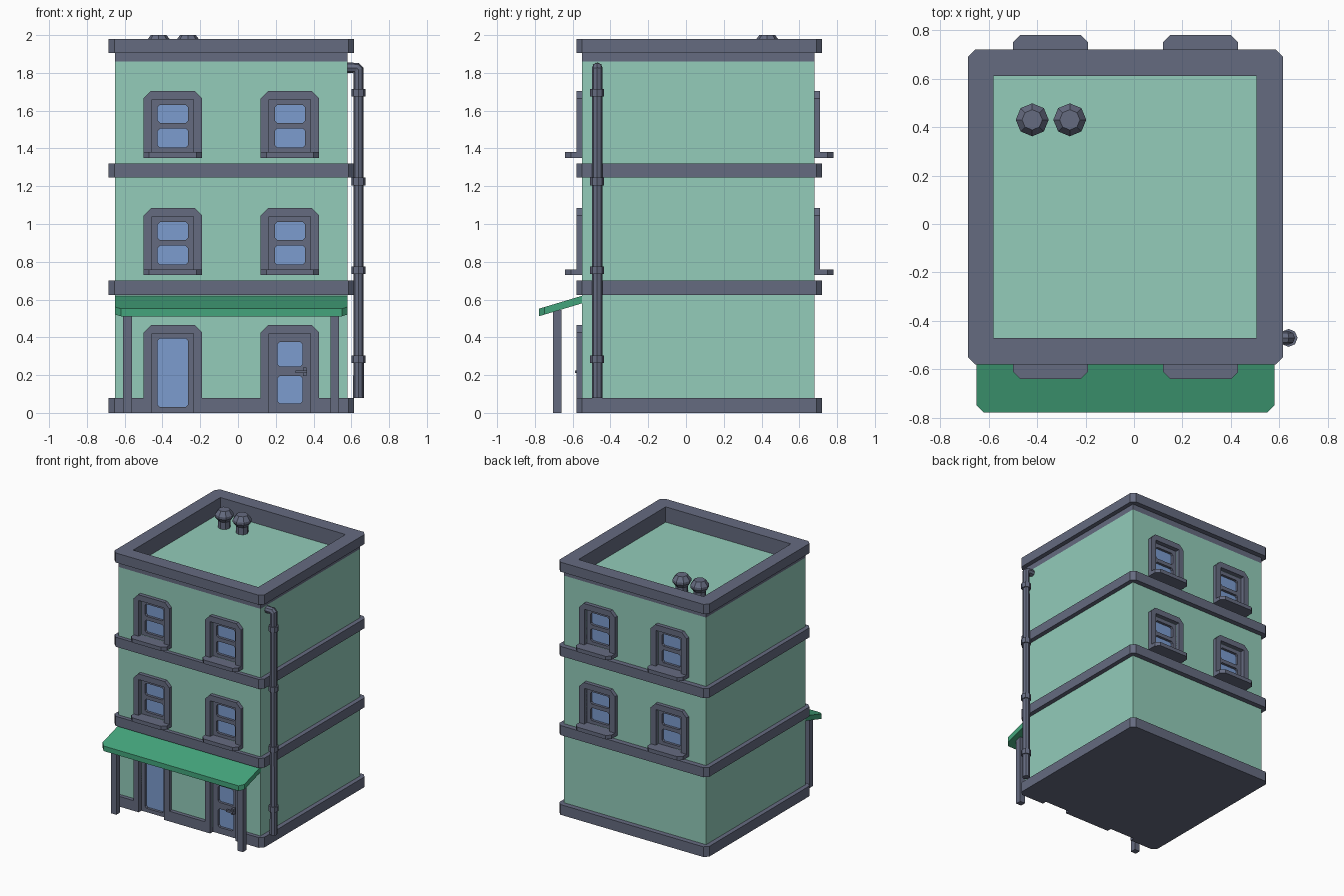
import bpy, bmesh, math
from mathutils import Vector

if "Cube" in bpy.data.objects:
    bpy.data.objects.remove(bpy.data.objects["Cube"])


def material(name, rgb):
    m = bpy.data.materials.new(name)
    lin = [((c / 255 + 0.055) / 1.055) ** 2.4 for c in rgb]
    m.diffuse_color = (*lin, 1)
    m.use_nodes = True
    m.node_tree.nodes["Principled BSDF"].inputs["Base Color"].default_value = m.diffuse_color
    return m


WALL = material("mint_wall", (147, 204, 186))
TRIM = material("slate_trim", (101, 107, 128))
GLASS = material("blue_glass", (124, 156, 207))
AWNING = material("green_awning", (68, 165, 124))


def add(name, bm, mat):
    bmesh.ops.recalc_face_normals(bm, faces=bm.faces)
    me = bpy.data.meshes.new(name)
    bm.to_mesh(me)
    bm.free()
    me.materials.append(mat)
    ob = bpy.data.objects.new(name, me)
    bpy.context.collection.objects.link(ob)
    return ob


# mappings from (u, v, depth) to world space
def plan(u, v, d): return (u, v, d)
def front(u, v, d): return (u, -0.55 - d, v)
def back(u, v, d): return (u, 0.68 + d, v)
def slope(u, v, d): return (u, v, 0.62 + 0.3 * (v + 0.55) + d)


def rect(x0, y0, x1, y1, low=0, high=0):
    """Rectangle outline with chamfered lower and upper corners."""
    pts = []
    for x, y, c, sx, sy in ((x0, y0, low, 1, 1), (x1, y0, low, -1, 1),
                            (x1, y1, high, -1, -1), (x0, y1, high, 1, -1)):
        if c:
            pair = [(x, y + sy * c), (x + sx * c, y)]
            pts += pair if sx == sy else pair[::-1]
        else:
            pts.append((x, y))
    return pts


def prism(name, loops, lo, hi, mat, to=plan):
    """Extrude an outline (first loop) with holes (other loops)."""
    bm = bmesh.new()
    edges = []
    for loop in loops:
        vs = [bm.verts.new((u, v, lo)) for u, v in loop]
        edges += [bm.edges.new((vs[i - 1], vs[i])) for i in range(len(vs))]
    if len(loops) == 1:
        bm.faces.new(vs)
    else:
        bmesh.ops.triangle_fill(bm, edges=edges, use_beauty=True, normal=(0, 0, 1))
    ext = bmesh.ops.extrude_face_region(bm, geom=bm.faces[:], use_keep_orig=True)
    for v in ext["geom"]:
        if isinstance(v, bmesh.types.BMVert):
            v.co.z = hi
    for v in bm.verts:
        v.co = Vector(to(*v.co))
    return add(name, bm, mat)


def lathe(name, profile, x, y, mat):
    """Eight-sided turned part from (radius, z) pairs."""
    bm = bmesh.new()
    rings = [[bm.verts.new((x + r * math.cos(i * math.pi / 4),
                            y + r * math.sin(i * math.pi / 4), z)) for i in range(8)]
             for r, z in profile]
    for a, b in zip(rings, rings[1:]):
        for i in range(8):
            bm.faces.new((a[i - 1], a[i], b[i], b[i - 1]))
    bm.faces.new(rings[0])
    bm.faces.new(rings[-1])
    return add(name, bm, mat)


# walls and base slab
walls = prism("walls", [rect(-0.65, -0.55, 0.58, 0.68)], 0.04, 1.86, WALL)
OUTER = rect(-0.685, -0.58, 0.615, 0.72, 0.03, 0.03)
base = prism("base", [OUTER], 0, 0.08, TRIM)

# floor bands and roof parapet
for name, z in (("lower_band", 0.625), ("upper_band", 1.245)):
    prism(name, [OUTER, rect(-0.6, -0.5, 0.53, 0.63)], z, z + 0.075, TRIM)
INNER = rect(-0.58, -0.47, 0.505, 0.61)
prism("parapet_neck", [rect(-0.65, -0.55, 0.58, 0.68), INNER], 1.86, 1.905, TRIM)
prism("parapet_cap", [OUTER, INNER], 1.905, 1.98, TRIM)

# openings filled with a sash and glass, recessed into the wall
cutters = []


def opening(name, x, z0, z1, panes, to):
    hole = rect(x - 0.11, z0, x + 0.11, z1)
    cut = rect(x - 0.11, z0 - (0.1 if z0 == 0 else 0), x + 0.11, z1)
    cutters.append(prism("cutter", [cut], -0.03, 0.1, TRIM, to))
    prism(name + "_sash", [hole] + [rect(x - w, a, x + w, b, 0.012, 0.012) for w, a, b in panes],
          -0.035, -0.005, TRIM, to)
    for w, a, b in panes:
        prism(name + "_glass", [rect(x - w - 0.01, a - 0.01, x + w + 0.01, b + 0.01)],
              -0.032, -0.025, GLASS, to)


for to, side in ((front, "front"), (back, "back")):
    for x in (-0.345, 0.275):
        for z in (0.73, 1.35):
            name = side + "_window"
            opening(name, x, z + 0.03, z + 0.31,
                    [(0.08, z + 0.055, z + 0.155), (0.08, z + 0.185, z + 0.28)], to)
            prism(name + "_frame", [rect(x - 0.155, z, x + 0.155, z + 0.355, 0, 0.04),
                                    rect(x - 0.11, z + 0.03, x + 0.11, z + 0.31)],
                  -0.005, 0.03, TRIM, to)
            y0, y1 = (-0.64, -0.55) if to is front else (0.68, 0.78)
            prism(name + "_sill", [rect(x - 0.155, y0, x + 0.155, y1,
                                        0.03 if to is front else 0,
                                        0.03 if to is back else 0)], z, z + 0.03, TRIM)

# two doors with open-bottomed frames
for name, x, panes in (("shop_door", -0.345, [(0.08, 0.03, 0.395)]),
                       ("house_door", 0.275, [(0.066, 0.05, 0.195), (0.066, 0.245, 0.375)])):
    opening(name, x, 0, 0.42, panes, front)
    outline = rect(x - 0.155, 0, x + 0.155, 0.465, 0, 0.04)
    arch = outline[1:] + [outline[0], (x - 0.11, 0), (x - 0.11, 0.42),
                          (x + 0.11, 0.42), (x + 0.11, 0)]
    prism(name + "_frame", [arch], -0.005, 0.03, TRIM, front)
prism("door_handle_stem", [rect(0.345, 0.195, 0.362, 0.24)], -0.01, 0.028, TRIM, front)
prism("door_handle_lever", [rect(0.305, 0.21, 0.365, 0.225)], 0.02, 0.037, TRIM, front)

# cut the recesses into walls and base
for ob in (walls, base):
    for c in cutters:
        mod = ob.modifiers.new("recess", "BOOLEAN")
        mod.operation, mod.solver, mod.object = "DIFFERENCE", "EXACT", c
    bpy.context.view_layer.update()
    dg = bpy.context.evaluated_depsgraph_get()
    me = bpy.data.meshes.new_from_object(ob.evaluated_get(dg))
    ob.modifiers.clear()
    ob.data = me
for c in cutters:
    bpy.data.objects.remove(c)

# awning and its posts
prism("awning", [rect(-0.65, -0.778, 0.58, -0.545, 0.03)], -0.04, 0, AWNING, slope)
for x in (-0.585, 0.512):
    prism("awning_post", [rect(x - 0.023, -0.705, x + 0.023, -0.66)], 0, 0.545, TRIM)

# drain pipe with collars
cu = bpy.data.curves.new("drain_pipe", "CURVE")
cu.dimensions = "3D"
cu.bevel_depth, cu.bevel_resolution, cu.use_fill_caps = 0.028, 2, True
sp = cu.splines.new("POLY")
path = [(0.57, 1.827), (0.628, 1.827), (0.638, 1.817), (0.638, 0.08)]
sp.points.add(len(path) - 1)
for p, (x, z) in zip(sp.points, path):
    p.co = (x, -0.47, z, 1)
tmp = bpy.data.objects.new("pipe_path", cu)
bpy.context.collection.objects.link(tmp)
bpy.context.view_layer.update()
me = bpy.data.meshes.new_from_object(tmp.evaluated_get(bpy.context.evaluated_depsgraph_get()))
bpy.data.objects.remove(tmp)
me.materials.clear()
me.materials.append(TRIM)
for p in me.polygons:
    p.use_smooth = False
bpy.context.collection.objects.link(bpy.data.objects.new("drain_pipe", me))
for z in (0.285, 0.755, 1.225, 1.695):
    lathe("pipe_collar", [(0.037, z - 0.02), (0.037, z + 0.02)], 0.638, -0.47, TRIM)

# chimney pots on the roof
for x in (-0.42, -0.265):
    lathe("chimney_pot", [(0.045, 1.855), (0.045, 1.915), (0.068, 1.945),
                          (0.068, 1.965), (0.042, 2.0)], x, 0.43, TRIM)
